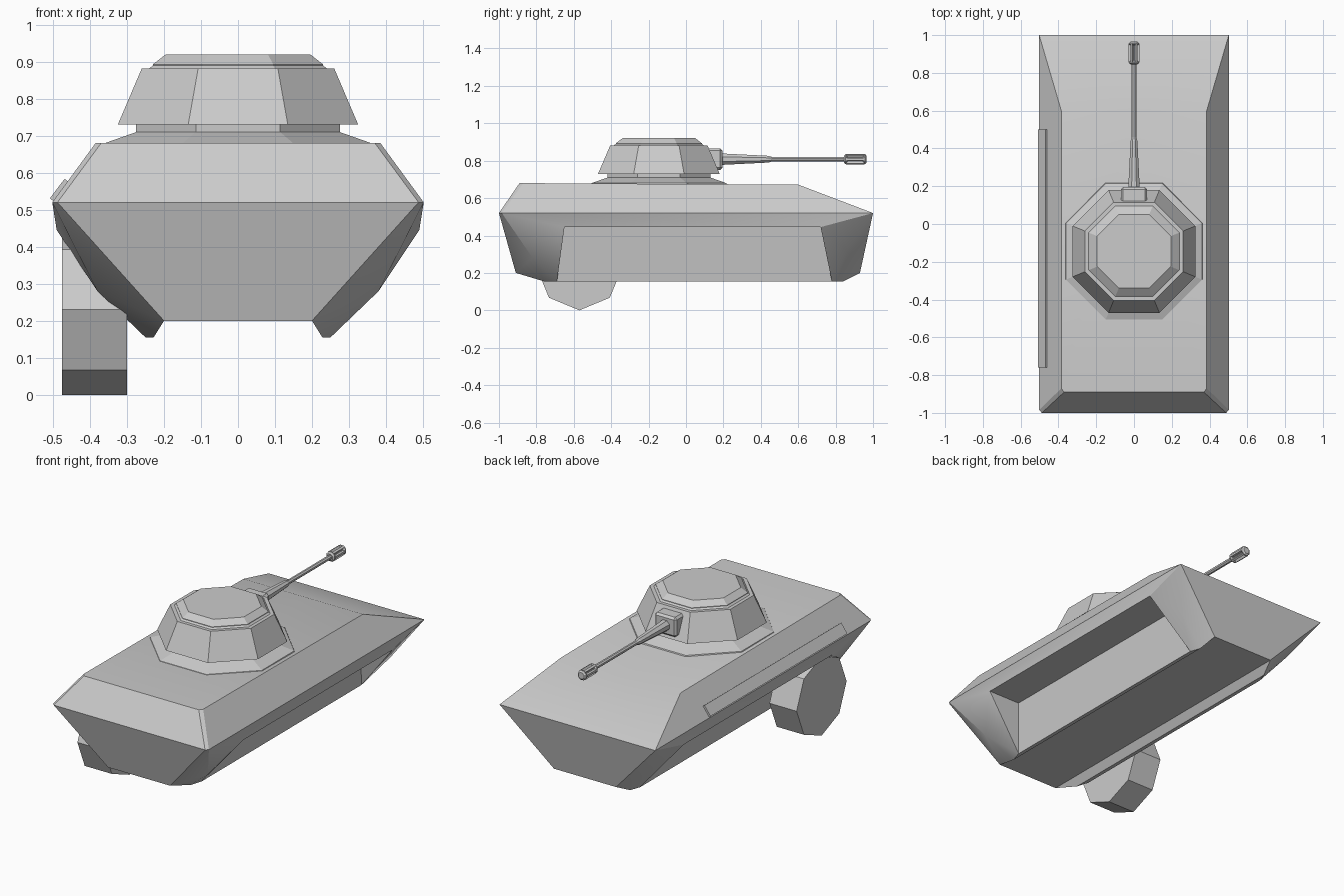
import bpy, bmesh, math
from mathutils import Matrix, Vector

cube = bpy.data.objects.get("Cube")
if cube:
    bpy.data.objects.remove(cube)

grey = bpy.data.materials.new("plain_grey")
grey.use_nodes = True
COLOUR = (0.6, 0.6, 0.6, 1)
grey.diffuse_color = COLOUR
grey.node_tree.nodes["Principled BSDF"].inputs["Base Color"].default_value = COLOUR


def finish(name, bm, smooth=0):
    bmesh.ops.recalc_face_normals(bm, faces=bm.faces)
    mesh = bpy.data.meshes.new(name)
    bm.to_mesh(mesh)
    bm.free()
    mesh.materials.append(grey)
    obj = bpy.data.objects.new(name, mesh)
    bpy.context.collection.objects.link(obj)
    if smooth:
        bpy.ops.object.select_all(action='DESELECT')
        obj.select_set(True)
        bpy.context.view_layer.objects.active = obj
        bpy.ops.object.shade_smooth_by_angle(angle=math.radians(smooth))
    return obj


def lathe(name, profile, centre, turn=Matrix(), sides=8, phase=0.5):
    """Stack of polygon rings; profile is (apothem, height) pairs."""
    bm = bmesh.new()
    place = Matrix.Translation(centre) @ turn
    rings = []
    for a, h in profile:
        r = a / math.cos(math.pi / sides)
        angles = [(i + phase) * math.tau / sides for i in range(sides)]
        rings.append([bm.verts.new(place @ Vector((r * math.cos(t), r * math.sin(t), h)))
                      for t in angles])
    for low, high in zip(rings, rings[1:]):
        for i in range(sides):
            j = (i + 1) % sides
            bm.faces.new((low[i], low[j], high[j], high[i]))
    bm.faces.new(rings[0])
    bm.faces.new(rings[-1])
    return finish(name, bm)


def box(name, centre, size, bevel=0.0, turn=Matrix()):
    bm = bmesh.new()
    bmesh.ops.create_cube(bm, size=1, matrix=Matrix.Translation(centre) @ turn
                          @ Matrix.Diagonal((*size, 1)))
    if bevel:
        bmesh.ops.bevel(bm, geom=bm.edges[:], offset=bevel, segments=1, affect='EDGES')
    return finish(name, bm)


# Hull: corner points of one half, f = low-y end, b = high-y end
points = {
    "deck_f": (.37, -.89, .68), "deck_fs": (.385, -.87, .68), "deck_b": (.385, .6, .672),
    "belt_f": (.488, -1, .52), "belt_fs": (.502, -.985, .52), "belt_b": (.502, 1, .52),
    "keel_f": (.2, -.91, .2), "keel_b": (.2, .93, .2),
    "foot_f": (.228, -.76, .155), "foot_b": (.228, .84, .155),
    "rail_f": (.25, -.69, .155), "rail_b": (.25, .78, .155),
    "hip_f": (.38, -.82, .28), "hip_b": (.38, .86, .32),
    "arch_f": (.49, -.65, .445), "arch_b": (.49, .72, .445),
    "well_f": (.285, -.65, .445), "well_b": (.285, .72, .445),
}
for base in ("deck_f", "deck_b", "belt_f", "belt_b", "keel_f", "keel_b"):
    points["mid_" + base] = (0, *points[base][1:])
faces = [
    "mid_deck_f deck_f deck_fs deck_b mid_deck_b",       # deck
    "mid_deck_b deck_b belt_b mid_belt_b",               # sloped glacis
    "mid_deck_f deck_f belt_f mid_belt_f",               # upper end plate
    "deck_f deck_fs belt_fs belt_f",                     # corner chamfer
    "deck_fs deck_b belt_b belt_fs",                     # upper side
    "mid_belt_f belt_f keel_f mid_keel_f",               # lower end plates
    "mid_belt_b belt_b keel_b mid_keel_b",
    "mid_keel_f keel_f keel_b mid_keel_b",               # floor
    "keel_f foot_f foot_b keel_b", "foot_f rail_f rail_b foot_b",
    "rail_f well_f well_b rail_b", "well_f arch_f arch_b well_b",
    "belt_fs arch_f arch_b belt_b",                      # side band
    "belt_f belt_fs hip_f", "belt_f hip_f keel_f", "belt_fs arch_f hip_f",
    "keel_f hip_f foot_f", "foot_f hip_f rail_f",
    "rail_f hip_f arch_f", "rail_f arch_f well_f",
    "belt_b hip_b keel_b", "belt_b arch_b hip_b",
    "keel_b hip_b foot_b", "foot_b hip_b rail_b",
    "rail_b hip_b arch_b", "rail_b arch_b well_b",
]
bm = bmesh.new()
verts = {k: bm.verts.new(p) for k, p in points.items()}
for f in faces:
    bm.faces.new([verts[k] for k in f.split()])
bmesh.ops.mirror(bm, geom=bm.verts[:] + bm.edges[:] + bm.faces[:], axis='X', merge_dist=0.0005)
finish("hull", bm, 25)

# Turret: skirt, neck, sloped body and roof plate
CENTRE = (0, -.145, 0)
lathe("turret_skirt", [(.365, .67), (.36, .68), (.275, .71)], CENTRE)
lathe("turret", [(.275, .70), (.275, .73), (.325, .73), (.26, .882),
                 (.24, .882), (.23, .89)], CENTRE)
lathe("turret_roof", [(.22, .88), (.23, .89), (.23, .893), (.195, .92)], CENTRE)

# Gun
GUN_Z = .808
along_y = Matrix.Rotation(-math.pi / 2, 4, 'X')
box("gun_mantlet", (0, .135, GUN_Z), (.14, .12, .115), .012)
lathe("gun_barrel", [(.03, .18), (.03, .2), (.018, .44), (.012, .46), (.012, .95)],
      (0, 0, GUN_Z), along_y)
for n, start in enumerate((.845, .945)):
    lathe("muzzle_ring_%d" % n, [(.018, start), (.027, start + .007),
                                 (.027, start + .013), (.018, start + .02)],
          (0, 0, GUN_Z), along_y)
for i in range(6):
    t = i * math.tau / 6
    box("muzzle_bar_%d" % i, (.022 * math.cos(t), .905, GUN_Z + .022 * math.sin(t)),
        (.014, .1, .012), turn=Matrix.Rotation(-t, 4, 'Y'))

# Single road wheel, octagon standing on a corner
across_x = Matrix.Rotation(math.pi / 2, 4, 'Y')
WHEEL_R = .23
apothem = WHEEL_R * math.cos(math.pi / 8)
lathe("wheel", [(apothem, -.475), (apothem, -.3)], (0, -.57, WHEEL_R), across_x, phase=0)

# Plate lying on the sloped side
slope = math.atan2(.117, .155)
box("side_plate", (-.483, -.13, .553), (.014, 1.26, .066),
    turn=Matrix.Rotation(slope, 4, 'Y'))
